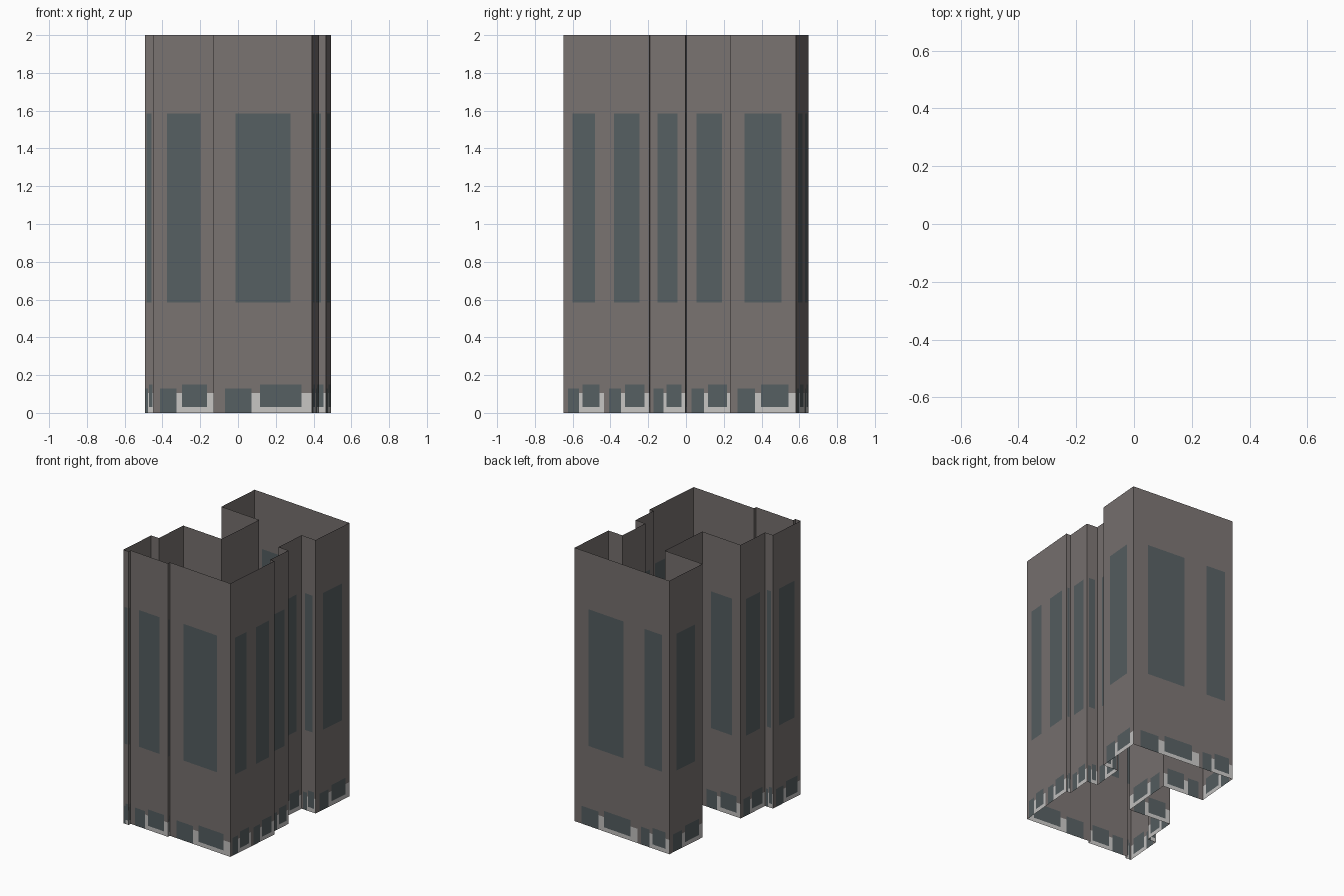
import bpy, bmesh, math
from mathutils import Vector, Matrix

if "Cube" in bpy.data.objects:
    bpy.data.objects.remove(bpy.data.objects["Cube"])

H = 2.0

def material(name, rgb):
    m = bpy.data.materials.new(name)
    m.diffuse_color = (*rgb, 1)
    m.use_nodes = True
    m.node_tree.nodes["Principled BSDF"].inputs["Base Color"].default_value = m.diffuse_color
    return m

MATS = [material("warm_grey_wall", (0.19, 0.168, 0.163)),
        material("slate_glass", (0.092, 0.113, 0.12)),
        material("pale_base", (0.56, 0.55, 0.54))]

# Footprint, counter-clockwise from the front left, in the building's own axes
PLAN = [(-.885, -.045), (-.84, -.045), (-.84, -.022), (-.52, -.022), (-.52, 0),
        (0, 0), (0, .215), (0, .456), (-.035, .456), (-.035, .645),
        (-.12, .645), (-.12, .885), (0, .885), (0, 1.235), (-.54, 1.235),
        (-.815, 1.235), (-.815, .89), (-.49, .89), (-.49, .5), (-.82, .5),
        (-.82, .245), (-.885, .245)]

# Turn the plan slightly and centre it
rot = Matrix.Rotation(math.radians(-4.7), 2)
pts = [rot @ Vector(p) for p in PLAN]
mid = Vector([(min(p[i] for p in pts) + max(p[i] for p in pts)) / 2 for i in (0, 1)])
pts = [p - mid for p in pts]

# Painted rectangles on each bay: left, right (fraction), bottom, top (height), colour
PANELS = [(.22, .78, .585, 1.585, 1),   # tall window
          (.11, .38, 0, .13, 1),        # low entrance
          (.47, .89, .03, .15, 1),      # shop window
          (.38, 1, 0, .105, 2)]         # pale base

S_CUTS = sorted({0, 1} | {v for p in PANELS for v in p[:2]})
Z_CUTS = sorted({0, H} | {v for p in PANELS for v in p[2:4]})

def colour(s, z):
    for a, b, lo, hi, c in PANELS:
        if a < s < b and lo < z < hi:
            return c
    return 0

# Open wall shell, each bay cut into a grid and coloured by rule
bm = bmesh.new()
for i, a in enumerate(pts):
    b = pts[(i + 1) % len(pts)]
    grid = [[bm.verts.new((*a.lerp(b, s), z)) for z in Z_CUTS] for s in S_CUTS]
    for j in range(len(S_CUTS) - 1):
        for k in range(len(Z_CUTS) - 1):
            f = bm.faces.new((grid[j][k], grid[j + 1][k], grid[j + 1][k + 1], grid[j][k + 1]))
            f.material_index = colour((S_CUTS[j] + S_CUTS[j + 1]) / 2,
                                      (Z_CUTS[k] + Z_CUTS[k + 1]) / 2)
bmesh.ops.remove_doubles(bm, verts=bm.verts, dist=1e-5)

me = bpy.data.meshes.new("building_walls")
bm.to_mesh(me)
bm.free()
for m in MATS:
    me.materials.append(m)
bpy.context.collection.objects.link(bpy.data.objects.new("building_walls", me))
